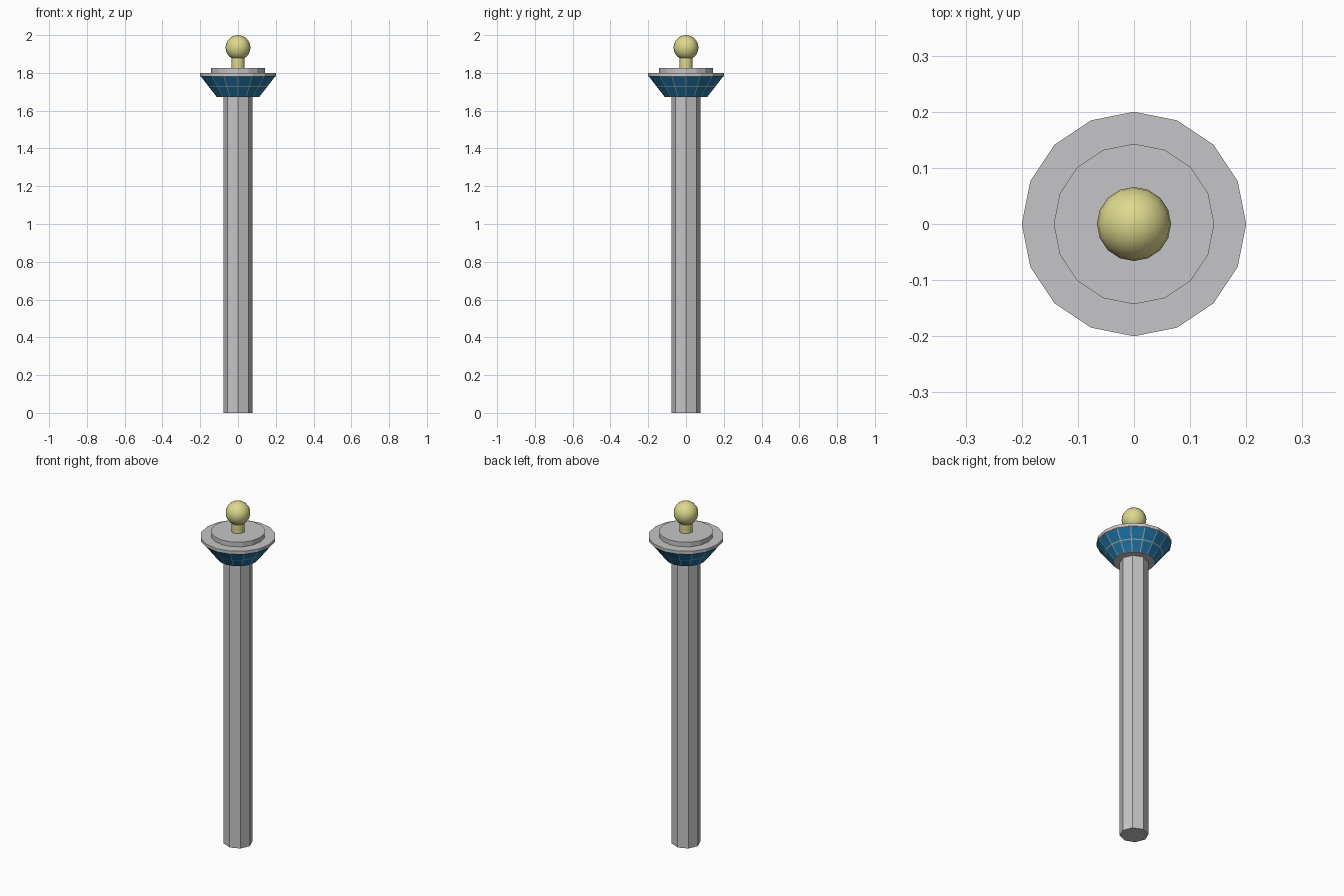
import bpy, bmesh, math

if "Cube" in bpy.data.objects:
    bpy.data.objects.remove(bpy.data.objects["Cube"])


def material(name, rgb):
    m = bpy.data.materials.new(name)
    m.diffuse_color = (*rgb, 1)
    m.use_nodes = True
    m.node_tree.nodes["Principled BSDF"].inputs["Base Color"].default_value = m.diffuse_color
    return m


GREY = material("concrete grey", (0.56, 0.56, 0.57))
FRAME = material("window frame", (0.46, 0.40, 0.36))
BLUE = material("window blue", (0.012, 0.18, 0.40))
YELLOW = material("pale yellow", (0.72, 0.69, 0.27))


def finish(name, bm, mats):
    bmesh.ops.recalc_face_normals(bm, faces=bm.faces)
    mesh = bpy.data.meshes.new(name)
    bm.to_mesh(mesh)
    bm.free()
    for m in mats:
        mesh.materials.append(m)
    ob = bpy.data.objects.new(name, mesh)
    bpy.context.collection.objects.link(ob)
    return ob


def lathe(profile, sides):
    """Stack of (radius, z) rings with a corner on each axis, capped."""
    bm = bmesh.new()
    rings = [[bm.verts.new((r * math.cos(2 * math.pi * i / sides),
                            r * math.sin(2 * math.pi * i / sides), z))
              for i in range(sides)] for r, z in profile]
    for a, b in zip(rings, rings[1:]):
        for i in range(sides):
            j = (i + 1) % sides
            bm.faces.new((a[i], a[j], b[j], b[i]))
    bm.faces.new(rings[0][::-1])
    bm.faces.new(rings[-1])
    return bm


# Octagonal shaft
finish("shaft", lathe([(0.077, 0), (0.077, 1.672)], 8), [GREY])

# Flared cabin with two rows of inset windows
bm = lathe([(0.112, 1.672), (0.155, 1.727), (0.197, 1.782)], 16)
bm.normal_update()
panes = [f for f in bm.faces if len(f.verts) == 4]
bmesh.ops.inset_individual(bm, faces=panes, thickness=0.004)
cabin = finish("cabin", bm, [FRAME, BLUE, GREY])
for p in cabin.data.polygons:
    if len(p.vertices) > 4:
        p.material_index = 2
    else:
        # panes are the large quads, frame strips the thin ones
        p.material_index = 1 if p.area > 0.0011 else 0

# Roof slab and raised disc
finish("roof_rim", lathe([(0.2, 1.782), (0.2, 1.80)], 16), [GREY])
finish("roof_disc", lathe([(0.143, 1.80), (0.143, 1.827)], 16), [GREY])

# Radar stem and ball, smooth shaded
stem = finish("radar_stem", lathe([(0.035, 1.827), (0.035, 1.885)], 16), [YELLOW])
bm = bmesh.new()
bmesh.ops.create_uvsphere(bm, u_segments=16, v_segments=12, radius=0.066)
bmesh.ops.translate(bm, verts=bm.verts, vec=(0, 0, 1.934))
ball = finish("radar_ball", bm, [YELLOW])
for ob in (stem, ball):
    for p in ob.data.polygons:
        p.use_smooth = len(p.vertices) <= 4
